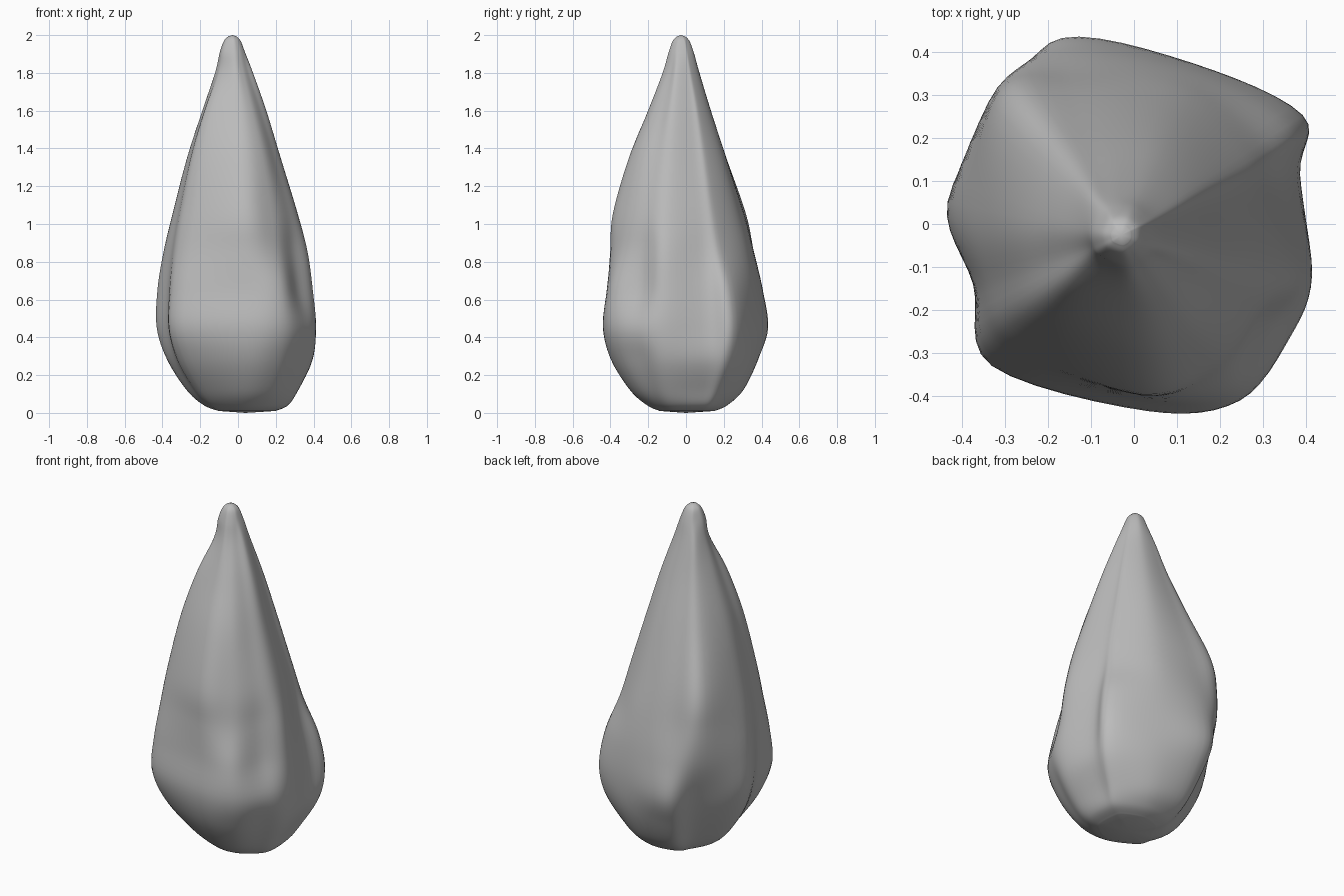
import bpy
import math
from mathutils import Vector

default_cube = bpy.data.objects.get("Cube")
if default_cube:
    bpy.data.objects.remove(default_cube, do_unlink=True)

# Headings of the ridges and hollows running up the stone, in degrees
HEADINGS = (17, 33, 70, 110, 133, 172, 200, 225, 275, 302, 325, 345)

# Height of each cross-section, then its radius along every heading
SECTIONS = (
    (.01, (.2, .2, .16, .13, .1, .1, .1, .1, .13, .16, .18, .2)),
    (.04, (.27, .27, .23, .21, .18, .18, .17, .18, .2, .23, .25, .27)),
    (.12, (.32, .34, .31, .31, .25, .27, .25, .27, .29, .32, .32, .33)),
    (.28, (.4, .44, .38, .4, .33, .37, .345, .39, .39, .42, .4, .41)),
    (.45, (.405, .475, .405, .465, .39, .425, .385, .455, .43, .475, .45, .435)),
    (.65, (.385, .445, .395, .44, .44, .42, .385, .435, .405, .455, .4, .42)),
    (.85, (.345, .37, .36, .395, .445, .385, .365, .395, .39, .4, .37, .395)),
    (1.05, (.305, .315, .31, .345, .415, .335, .325, .355, .375, .365, .345, .345)),
    (1.35, (.225, .235, .23, .245, .285, .25, .25, .28, .285, .285, .26, .255)),
    (1.6, (.16, .165, .155, .16, .18, .165, .165, .19, .18, .185, .175, .18)),
    (1.8, (.1, .1, .095, .1, .11, .095, .09, .09, .1, .1, .1, .11)),
)
# Rounded tip: height and radius of its plain round sections
TIP = ((1.91, .067), (1.97, .044), (1.993, .022))
STEPS = 6


def spline(a, b, c, d, t):
    """Smooth curve from b to c, guided by the neighbours a and d."""
    return 0.5 * (2 * b + (c - a) * t + (2 * a - 5 * b + 4 * c - d) * t ** 2
                  + (3 * b - a - 3 * c + d) * t ** 3)


def section_ring(height, radii):
    """Closed rounded outline around the slightly leaning axis."""
    axis = Vector((-.015 * height, -.013 * height, height))
    corners = []
    for heading, radius in zip(HEADINGS, radii):
        angle = math.radians(heading)
        corners.append(axis + radius * Vector((math.cos(angle), math.sin(angle), 0)))
    count = len(corners)
    return [spline(corners[i - 1], corners[i], corners[(i + 1) % count],
                   corners[(i + 2) % count], step / STEPS)
            for i in range(count) for step in range(STEPS)]


def loft(outlines):
    """Blend the section outlines smoothly from bottom to top."""
    last = len(outlines) - 1
    rings = []
    for i in range(last):
        around = [outlines[max(i - 1, 0)], outlines[i],
                  outlines[i + 1], outlines[min(i + 2, last)]]
        for step in range(STEPS):
            rings.append([spline(*points, step / STEPS) for points in zip(*around)])
    rings.append(outlines[last])
    return rings


def build_stone(name, rings, base, tip, material):
    """Skin the rings and close both ends with a fan."""
    size = len(rings[0])
    verts = [point for ring in rings for point in ring] + [base, tip]
    base_id, tip_id = len(verts) - 2, len(verts) - 1
    top_start = (len(rings) - 1) * size
    faces = []
    for i in range(size):
        j = (i + 1) % size
        for start in range(0, top_start, size):
            faces.append((start + i, start + j, start + size + j, start + size + i))
        faces.append((base_id, j, i))
        faces.append((top_start + i, top_start + j, tip_id))
    mesh = bpy.data.meshes.new(name)
    mesh.from_pydata(verts, [], faces)
    mesh.materials.append(material)
    mesh.shade_smooth()
    stone = bpy.data.objects.new(name, mesh)
    bpy.context.collection.objects.link(stone)
    return stone


# Plain grey stone
grey = bpy.data.materials.new("stone_grey")
grey.use_nodes = True
colour = (.5, .5, .5, 1)
grey.diffuse_color = colour
grey.node_tree.nodes["Principled BSDF"].inputs["Base Color"].default_value = colour

# Pointed stone body with a rounded underside
outlines = [section_ring(height, radii) for height, radii in SECTIONS]
outlines += [section_ring(height, [radius] * len(HEADINGS)) for height, radius in TIP]
build_stone("pointed_stone", loft(outlines), Vector((.04, 0, 0)),
            Vector((-.03, -.026, 2)), grey)
